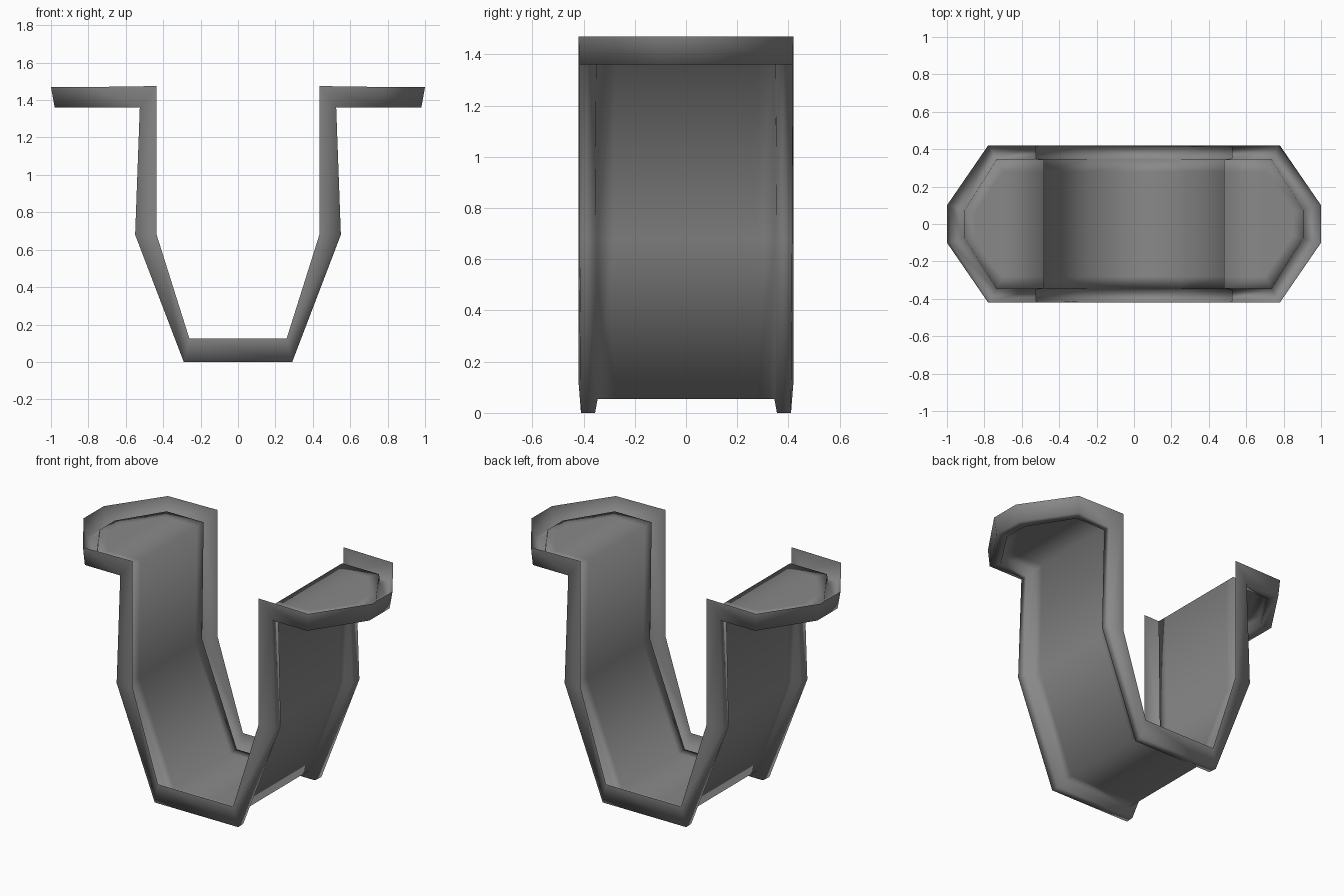
import bpy, bmesh

cube = bpy.data.objects.get("Cube")
if cube:
    bpy.data.objects.remove(cube, do_unlink=True)

# One grey for the whole bracket
grey = bpy.data.materials.new("plain grey")
grey.use_nodes = True
colour = (0.25, 0.25, 0.25, 1)
grey.diffuse_color = colour
grey.node_tree.nodes["Principled BSDF"].inputs["Base Color"].default_value = colour

# Quarter outlines: base corner, knee, shoulder, flange corner, flange tip
rim_edge = [(.26, .42, .125), (.435, .42, .68), (.435, .42, 1.475), (.78, .42, 1.47), (1, .10, 1.47)]
rim_outer = [(.29, .41, 0), (.55, .415, .68), (.525, .415, 1.36), (.77, .415, 1.36), (.98, .10, 1.36)]
lip_outer = [(.285, .355, 0), (.545, .355, .68), (.525, .35, 1.36), (.74, .35, 1.36), (.915, .08, 1.36)]
lip_inner = [(.25, .345, .055), (.49, .345, .68), (.48, .345, 1.415), (.735, .345, 1.415), (.905, .075, 1.415)]
panel = [(.25, .28, .055), (.49, .28, .68), (.48, .28, 1.415), (.70, .28, 1.415), (.85, .06, 1.415)]


def full_loop(bm, quarter):
    """Mirror a quarter outline to a closed loop, front side first."""
    front = [(-x, -y, z) for x, y, z in reversed(quarter)] + [(x, -y, z) for x, y, z in quarter]
    back = [(x, -y, z) for x, y, z in reversed(front)]
    return [bm.verts.new(p) for p in front + back]


bm = bmesh.new()
loops = [full_loop(bm, q) for q in (rim_edge, rim_outer, lip_outer, lip_inner, panel)]
count = len(loops[0])

# Rim plates, rim underside, lip and panel border
for a, b in zip(loops, loops[1:]):
    for i in range(count):
        j = (i + 1) % count
        bm.faces.new((a[i], a[j], b[j], b[i]))

# Panel strips spanning front to back
inner = loops[-1]
for i in range(count // 2 - 1):
    bm.faces.new((inner[i], inner[i + 1], inner[count - 2 - i], inner[count - 1 - i]))

# Faces look outward and down
bm.normal_update()
base = min(bm.faces, key=lambda f: f.calc_center_median().xy.length + f.calc_center_median().z)
if base.normal.z > 0:
    bmesh.ops.reverse_faces(bm, faces=bm.faces[:])
for f in bm.faces:
    f.smooth = True

mesh = bpy.data.meshes.new("channel_bracket")
bm.to_mesh(mesh)
bm.free()
mesh.materials.append(grey)
bracket = bpy.data.objects.new("channel_bracket", mesh)
bpy.context.collection.objects.link(bracket)
